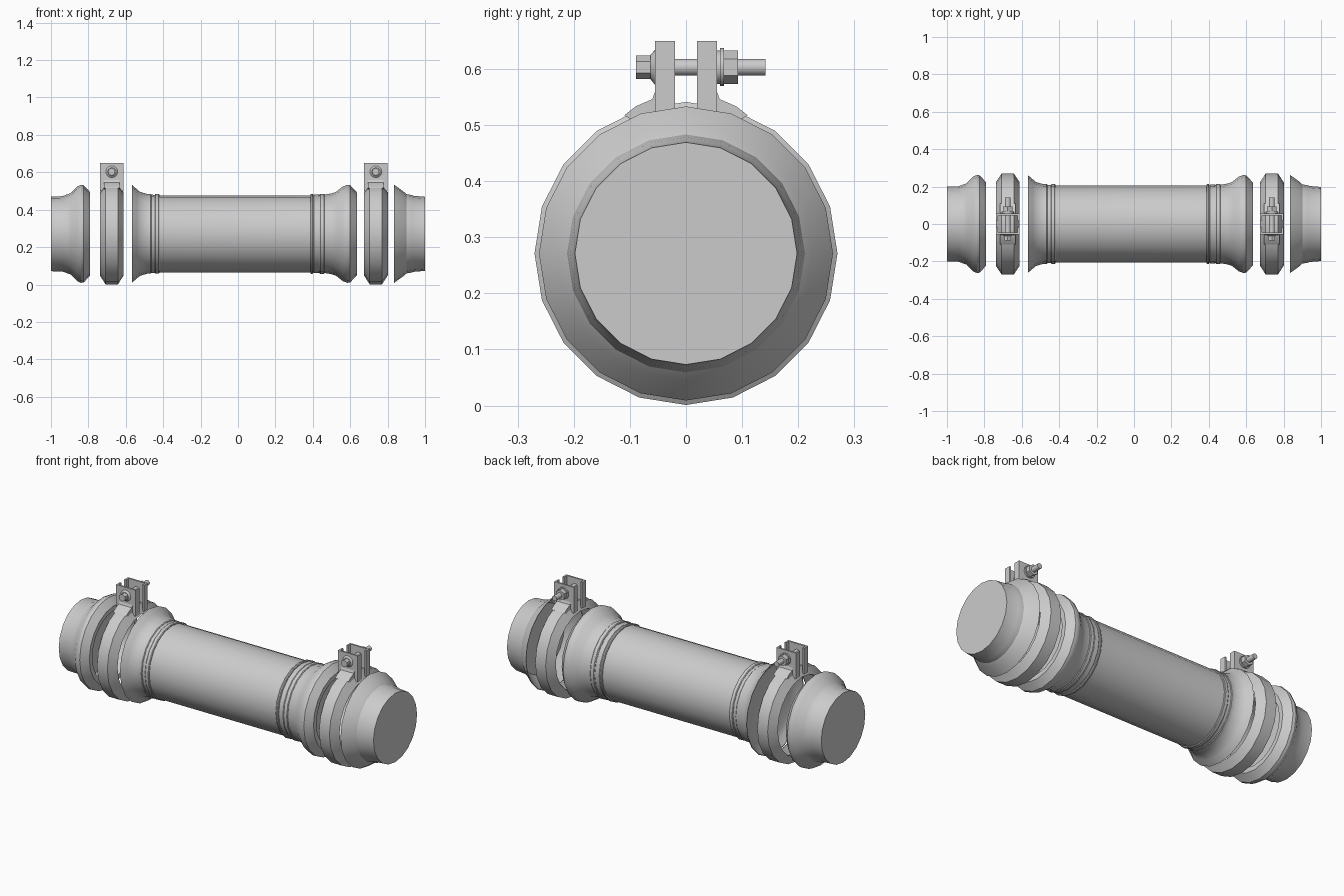
import bpy, bmesh, math
from mathutils import Matrix, Vector

old = bpy.data.objects.get("Cube")
if old:
    bpy.data.objects.remove(old, do_unlink=True)

AXIS_Z = 0.271   # height of the pipe axis
BOLT_Z = 0.603

steel = bpy.data.materials.new("brushed_grey_steel")
steel.use_nodes = True
GREY = (0.6, 0.6, 0.6, 1)
steel.diffuse_color = GREY
steel.node_tree.nodes["Principled BSDF"].inputs["Base Color"].default_value = GREY


def finish(name, bm, smooth=True):
    bmesh.ops.recalc_face_normals(bm, faces=bm.faces)
    mesh = bpy.data.meshes.new(name)
    bm.to_mesh(mesh)
    bm.free()
    mesh.materials.append(steel)
    obj = bpy.data.objects.new(name, mesh)
    bpy.context.collection.objects.link(obj)
    if smooth:
        bpy.ops.object.select_all(action='DESELECT')
        obj.select_set(True)
        bpy.context.view_layer.objects.active = obj
        bpy.ops.object.shade_smooth_by_angle(angle=math.radians(28))
    return obj


def lathe(name, profile, closed=False, sides=20):
    """Spin (x, radius) points around the pipe axis; open profiles get end caps."""
    bm = bmesh.new()
    rings = []
    for x, r in profile:
        ring = []
        for i in range(sides):
            a = math.tau * i / sides
            ring.append(bm.verts.new((x, r * math.sin(a), AXIS_Z + r * math.cos(a))))
        rings.append(ring)
    pairs = list(zip(rings, rings[1:]))
    if closed:
        pairs.append((rings[-1], rings[0]))
    else:
        bm.faces.new(rings[0])
        bm.faces.new(rings[-1])
    for a, b in pairs:
        for i in range(sides):
            j = (i + 1) % sides
            bm.faces.new((a[i], a[j], b[j], b[i]))
    return finish(name, bm)


def prism(bm, points, vec):
    """Extrude a flat outline along a vector."""
    face = bm.faces.new([bm.verts.new(p) for p in points])
    new = bmesh.ops.extrude_face_region(bm, geom=[face])["geom"]
    bmesh.ops.translate(bm, vec=vec,
                        verts=[v for v in new if isinstance(v, bmesh.types.BMVert)])


def disc(name, x, y0, y1, r0, r1, sides=16):
    """Round or hexagonal bolt part running along y."""
    bm = bmesh.new()
    bmesh.ops.create_cone(bm, cap_ends=True, segments=sides, radius1=r0, radius2=r1,
                          depth=y1 - y0)
    turn = Matrix.Rotation(-math.pi / 2, 4, 'X')
    bm.transform(Matrix.Translation((x, (y0 + y1) / 2, BOLT_Z)) @ turn)
    return finish(name, bm)


# Pipe ends: a ridged one on the left-hand side, a flared one on the other
lathe("ridged_pipe_end", [
    (-1, .200), (-.94, .201), (-.91, .212), (-.895, .217), (-.86, .253),
    (-.84, .262), (-.825, .260), (-.79, .222), (-.79, .195), (-.90, .190)])
lathe("flared_pipe_end", [
    (1, .198), (.94, .203), (.93, .207), (.90, .212), (.885, .226),
    (.835, .262), (.835, .258), (.885, .218), (.91, .195)])

# Middle pipe with flare, swaged beads and ridge
lathe("middle_pipe", [
    (-.53, .195), (-.545, .228), (-.568, .258), (-.568, .262), (-.54, .238),
    (-.525, .225), (-.485, .213), (-.47, .213), (-.467, .209), (-.455, .209),
    (-.42, .206), (.39, .206), (.465, .210), (.50, .216), (.525, .225),
    (.56, .253), (.585, .262), (.60, .260), (.635, .222), (.635, .195), (.55, .19)])


def bead(name, x0, x1, r):
    lathe(name, [(x0, .2), (x0, r - .003), (x0 + .004, r), (x1 - .004, r),
                 (x1, r - .003), (x1, .2)], closed=True)


for name, x0, x1, r in (("left_outer_bead", -.485, -.463, .213),
                        ("left_inner_bead", -.445, -.42, .213),
                        ("right_inner_bead", .387, .402, .214),
                        ("right_band", .402, .436, .210),
                        ("right_outer_bead", .436, .463, .214)):
    bead(name, x0, x1, r)


def clamp(tag, cx):
    # V-shaped clamp band, hollow inside
    outer = [(-.064, .222), (-.033, .27), (.033, .27), (.064, .222)]
    inner = [(.058, .219), (.030, .262), (-.030, .262), (-.058, .219)]
    lathe(tag + "_clamp_band", [(cx + x, r) for x, r in outer + inner], closed=True)

    # Pair of channel-shaped lugs with feet spreading onto the band
    for side, s in (("front", -1), ("back", 1)):
        bm = bmesh.new()
        w, top, low = .0625, .65, .50
        channel = [(-w, .055), (w, .055), (w, .02), (w - .01, .02),
                   (w - .01, .045), (.01 - w, .045), (.01 - w, .02), (-w, .02)]
        prism(bm, [(cx + x, s * y, low) for x, y in channel], Vector((0, 0, top - low)))
        foot = [(.05, .56), (.055, .56), (.06, .546), (.09, .533), (.11, .517),
                (.09, .505), (.05, .51)]
        prism(bm, [(cx - .042, s * y, z) for y, z in foot], Vector((.084, 0, 0)))
        finish(f"{tag}_{side}_lug", bm)

    # Bolt, washers and nut
    disc(tag + "_bolt_shank", cx, -.07, .142, .015, .015)
    disc(tag + "_bolt_head", cx, -.089, -.06, .021, .021, 6)
    disc(tag + "_bolt_flange", cx, -.063, -.054, .022, .033)
    disc(tag + "_inner_washer", cx, .054, .061, .030, .030)
    disc(tag + "_outer_washer", cx, .061, .068, .034, .034)
    disc(tag + "_nut", cx, .068, .093, .030, .030, 6)


clamp("left_side", -.675)
clamp("right_side", .737)
